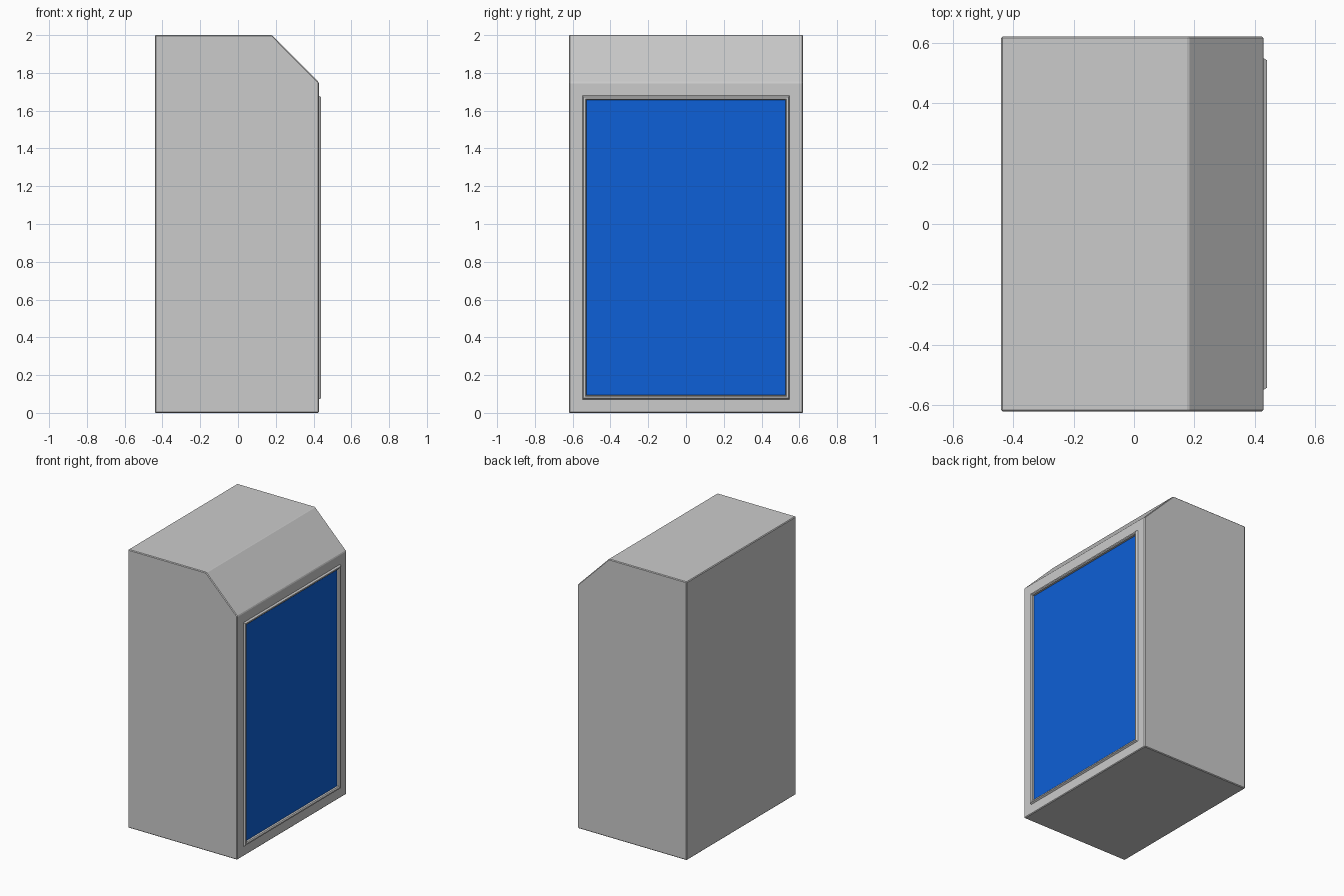
import bpy, bmesh
from mathutils import Vector

cube = bpy.data.objects.get("Cube")
if cube:
    bpy.data.objects.remove(cube, do_unlink=True)


def make_material(name, rgb):
    mat = bpy.data.materials.new(name)
    mat.use_nodes = True
    mat.diffuse_color = (*rgb, 1)
    mat.node_tree.nodes["Principled BSDF"].inputs["Base Color"].default_value = (*rgb, 1)
    return mat


def add_object(name, bm, mat):
    bmesh.ops.recalc_face_normals(bm, faces=bm.faces)
    mesh = bpy.data.meshes.new(name)
    bm.to_mesh(mesh)
    bm.free()
    mesh.materials.append(mat)
    obj = bpy.data.objects.new(name, mesh)
    bpy.context.collection.objects.link(obj)
    return obj


grey = make_material("light grey", (0.6, 0.6, 0.6))
blue = make_material("screen blue", (0.004, 0.117, 0.68))

BACK, FRONT, HALF_WIDTH = -0.44, 0.428, 0.62

# Cabinet: side profile with a sloped upper edge, extruded across the width
profile = [(BACK, 0), (FRONT, 0), (FRONT, 1.75), (0.18, 2), (BACK, 2)]
bm = bmesh.new()
side = bm.faces.new([bm.verts.new((x, -HALF_WIDTH, z)) for x, z in profile])
far = bmesh.ops.extrude_face_region(bm, geom=[side])["geom"]
bmesh.ops.translate(bm, vec=(0, 2 * HALF_WIDTH, 0),
                    verts=[v for v in far if isinstance(v, bmesh.types.BMVert)])
bmesh.ops.recalc_face_normals(bm, faces=bm.faces)
bmesh.ops.bevel(bm, geom=bm.edges[:], offset=0.005, segments=1, affect='EDGES')

# Raised chamfered frame and recess: successive insets of the face towards +x
bm.normal_update()
panel = max(bm.faces, key=lambda f: f.normal.x * f.calc_area())
for thickness, x in [(0.066, FRONT), (0.007, 0.44), (0.009, 0.44),
                     (0.006, 0.434), (0.0005, 0.416)]:
    bmesh.ops.inset_region(bm, faces=[panel], thickness=thickness, use_even_offset=True)
    for v in panel.verts:
        v.co.x = x
corners = [v.co.copy() for v in panel.verts]
add_object("cabinet", bm, grey)

# Screen: thin plate filling the recess
bm = bmesh.new()
plate = bm.faces.new([bm.verts.new(c) for c in corners])
front = bmesh.ops.extrude_face_region(bm, geom=[plate])["geom"]
bmesh.ops.translate(bm, vec=Vector((0.004, 0, 0)),
                    verts=[v for v in front if isinstance(v, bmesh.types.BMVert)])
add_object("screen", bm, blue)
